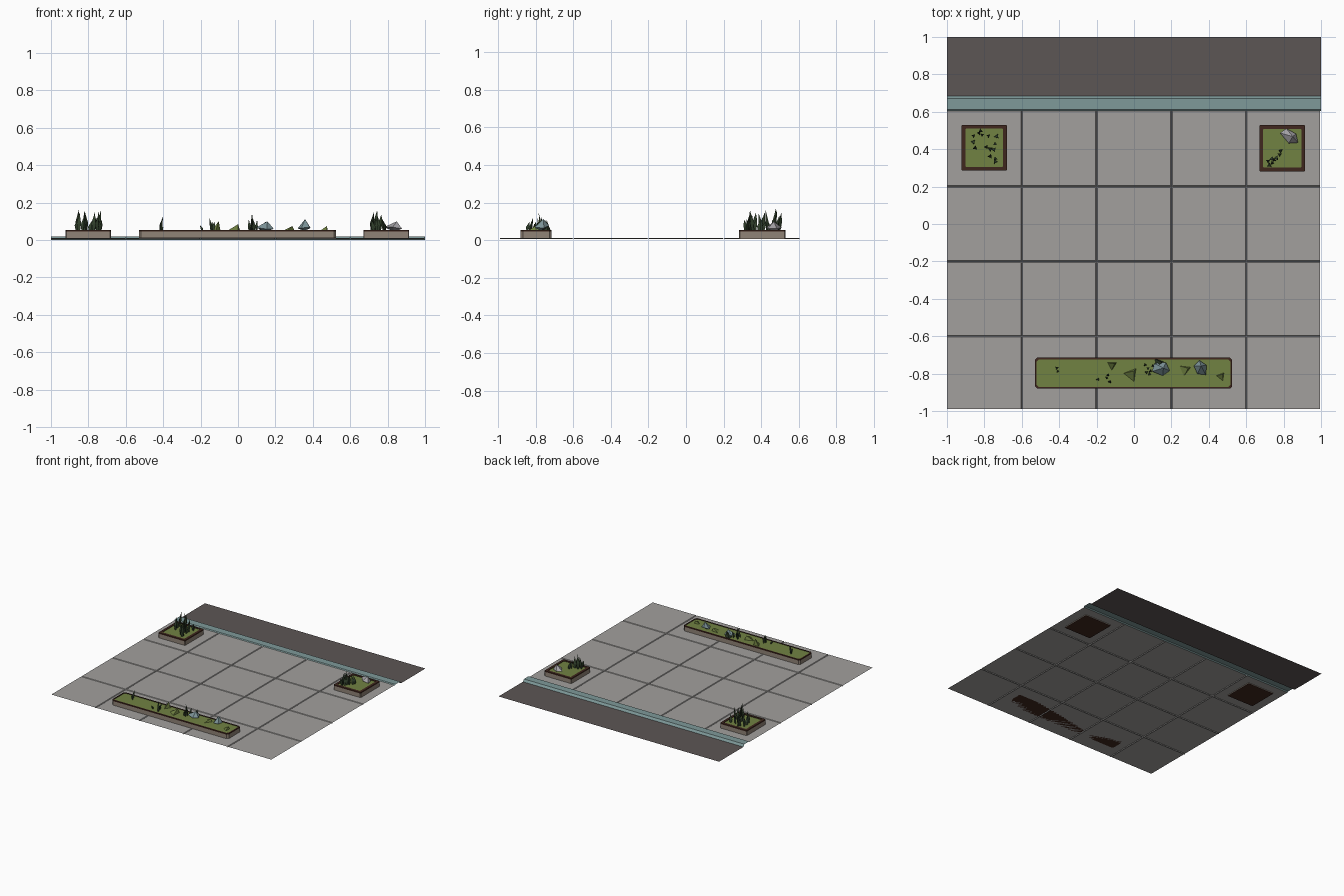
import bpy, bmesh, math, random
from mathutils import Vector, Matrix

if "Cube" in bpy.data.objects:
    bpy.data.objects.remove(bpy.data.objects["Cube"])

random.seed(4)

def mat(name, rgb):
    m = bpy.data.materials.new(name)
    m.diffuse_color = (*rgb, 1)
    m.use_nodes = True
    m.node_tree.nodes["Principled BSDF"].inputs["Base Color"].default_value = m.diffuse_color
    return m

PAVE = mat("paving_grey", (0.36, 0.35, 0.34))
KERB = mat("kerb_teal", (0.21, 0.32, 0.32))
ROAD = mat("asphalt", (0.108, 0.092, 0.09))
MOSS = mat("moss_green", (0.165, 0.225, 0.055))
RIM = mat("rim_brown", (0.05, 0.02, 0.013))
WALL = mat("planter_taupe", (0.28, 0.23, 0.185))
GRASS = mat("grass_dark", (0.03, 0.05, 0.024))
STONE = mat("stone_grey", (0.36, 0.35, 0.37))
SLATE = mat("slate_blue", (0.2, 0.29, 0.31))

def finish(name, bm, *mats, normals=True):
    if normals:
        bmesh.ops.recalc_face_normals(bm, faces=bm.faces)
    me = bpy.data.meshes.new(name)
    bm.to_mesh(me)
    bm.free()
    for m in mats:
        me.materials.append(m)
    ob = bpy.data.objects.new(name, me)
    bpy.context.collection.objects.link(ob)
    return ob

# Paving: one sheet with V grooves between the slabs
def cuts(lo, hi, joints, w=0.005):
    out = [(lo, 0)]
    for j in joints:
        out += [(j - w, 0), (j, 1), (j + w, 0)]
    return out + [(hi, 0)]

TOP, DEEP = 0.012, 0.006
xs = cuts(-1, 0.995, (-0.6, -0.2, 0.2, 0.6))
ys = cuts(-0.99, 0.605, (-0.6, -0.2, 0.2))
bm = bmesh.new()
grid = [[bm.verts.new((x, y, DEEP if gx or gy else TOP)) for x, gx in xs] for y, gy in ys]
for a, b in zip(grid, grid[1:]):
    for i in range(len(xs) - 1):
        bm.faces.new((a[i], a[i + 1], b[i + 1], b[i]))
finish("paving_slabs", bm, PAVE, normals=False)

# Kerb and road: strips swept along x
def strip(name, profile, m, x0=-1, x1=1):
    bm = bmesh.new()
    rows = [(bm.verts.new((x0, y, z)), bm.verts.new((x1, y, z))) for y, z in profile]
    for (a, b), (c, d) in zip(rows, rows[1:]):
        bm.faces.new((a, b, d, c))
    finish(name, bm, m, normals=False)

strip("kerb", [(0.604, 0.011), (0.612, 0.018), (0.672, 0.018), (0.685, 0.0)], KERB)
strip("road", [(0.685, 0.0), (1.0, 0.0)], ROAD)

# Planter: chamfered outline, taupe walls, brown rim, sunken moss bed
def planter(name, x0, x1, y0, y1, rim, cham, base):
    def ring(bm, d, z):
        c = cham
        a, b, e, f = x0 + d, x1 - d, y0 + d, y1 - d
        pts = [(a + c, e), (b - c, e), (b, e + c), (b, f - c),
               (b - c, f), (a + c, f), (a, f - c), (a, e + c)]
        return [bm.verts.new((x, y, z)) for x, y in pts]
    bm = bmesh.new()
    rings = [ring(bm, 0, base), ring(bm, 0, 0.045), ring(bm, 0, 0.054),
             ring(bm, rim, 0.055), ring(bm, rim, 0.051)]
    for lv, (r, s) in enumerate(zip(rings, rings[1:])):
        for i in range(8):
            j = (i + 1) % 8
            bm.faces.new((r[i], r[j], s[j], s[i])).material_index = 0 if lv == 0 else 1
    bm.faces.new(rings[-1]).material_index = 2
    bm.faces.new(rings[0][::-1]).material_index = 1
    finish(name, bm, WALL, RIM, MOSS)

planter("left_planter", -0.922, -0.68, 0.285, 0.53, 0.02, 0.004, 0.0055)
planter("right_planter", 0.67, 0.915, 0.282, 0.528, 0.02, 0.004, 0.0055)
planter("front_planter", -0.53, 0.525, -0.88, -0.715, 0.009, 0.012, 0.012)

# Grass: three-sided leaf blades, widest a third of the way up
def blade(bm, x, y, tip, w, lean, ang):
    d = Vector((math.cos(ang), math.sin(ang), 0))
    h = tip - 0.05
    def ring(t, r):
        c = Vector((x, y, 0.05 + h * t)) + d * lean * t * t
        return [bm.verts.new(c + Vector((math.cos(ang + k * 2.094) * r,
                                         math.sin(ang + k * 2.094) * r, 0))) for k in range(3)]
    a, b = ring(0, w * 0.55), ring(0.4, w)
    top = bm.verts.new(Vector((x, y, tip)) + d * lean)
    bm.faces.new(a[::-1])
    for k in range(3):
        n = (k + 1) % 3
        bm.faces.new((a[k], a[n], b[n], b[k]))
        bm.faces.new((b[k], b[n], top))

def grass(name, spots, w=0.011, lean=0.014):
    bm = bmesh.new()
    for x, y, tip in spots:
        blade(bm, x, y, tip, w * random.uniform(0.8, 1.15), lean, random.uniform(0, 6.28))
    finish(name, bm, GRASS)

grass("left_grass", [
    (-0.86, 0.47, 0.17), (-0.83, 0.485, 0.13), (-0.81, 0.475, 0.16), (-0.86, 0.44, 0.12),
    (-0.85, 0.405, 0.15), (-0.82, 0.495, 0.15), (-0.78, 0.47, 0.13), (-0.745, 0.43, 0.16),
    (-0.75, 0.40, 0.14), (-0.77, 0.36, 0.15), (-0.74, 0.35, 0.16), (-0.735, 0.47, 0.11),
    (-0.77, 0.40, 0.12), (-0.74, 0.335, 0.11), (-0.79, 0.41, 0.10)], 0.013)
grass("right_grass", [
    (0.715, 0.335, 0.15), (0.735, 0.35, 0.16), (0.75, 0.34, 0.13), (0.725, 0.315, 0.11),
    (0.76, 0.355, 0.14), (0.78, 0.37, 0.12), (0.785, 0.39, 0.11), (0.74, 0.325, 0.12)], 0.013)
grass("front_grass", [
    (-0.415, -0.77, 0.125), (-0.405, -0.785, 0.09), (-0.19, -0.83, 0.08),
    (-0.145, -0.825, 0.12), (-0.13, -0.845, 0.10), (-0.14, -0.81, 0.10),
    (0.06, -0.755, 0.11), (0.075, -0.77, 0.145), (0.09, -0.785, 0.12),
    (0.065, -0.795, 0.10), (0.10, -0.76, 0.11), (0.085, -0.80, 0.09)], 0.009)

# Stones: irregular five-sided faceted lumps
def stone(name, x, y, z0, z1, rx, ry, turn, m, skew=0.2):
    bm = bmesh.new()
    n = 5
    base = []
    for k in range(n):
        a = 2 * math.pi * k / n
        r = random.uniform(0.85, 1.1)
        p = Matrix.Rotation(turn, 3, 'Z') @ Vector((rx * r * math.cos(a), ry * r * math.sin(a), 0))
        base.append(bm.verts.new((x + p.x, y + p.y, z0 + (z1 - z0) * random.uniform(0.2, 0.45))))
    off = Matrix.Rotation(turn, 3, 'Z') @ Vector((rx * skew, ry * skew, 0))
    top = bm.verts.new((x + off.x, y + off.y, z1))
    low = bm.verts.new((x, y, z0))
    for k in range(n):
        j = (k + 1) % n
        bm.faces.new((base[k], base[j], top))
        bm.faces.new((base[j], base[k], low))
    finish(name, bm, m)

stone("right_stone", 0.835, 0.47, 0.045, 0.10, 0.06, 0.035, -0.7, STONE)
stone("front_stone_a", 0.145, -0.775, 0.045, 0.10, 0.055, 0.038, -0.2, SLATE)
stone("front_stone_b", 0.355, -0.77, 0.05, 0.112, 0.038, 0.045, 0.4, SLATE)

# Leaf wedges: three-sided moss and grass coloured shards
def shard(name, x, y, r, top, turn, m):
    bm = bmesh.new()
    base = [bm.verts.new((x + r * math.cos(turn + k * 2.094), y + r * math.sin(turn + k * 2.094),
                          0.05)) for k in range(3)]
    tip = bm.verts.new((x + 0.6 * r * math.cos(turn), y + 0.6 * r * math.sin(turn), top))
    bm.faces.new(base[::-1])
    for k in range(3):
        bm.faces.new((base[k], base[(k + 1) % 3], tip))
    finish(name, bm, m)

for i, (x, y, r, top, turn, m) in enumerate([
        (-0.118, -0.755, 0.028, 0.10, 0.5, MOSS), (-0.015, -0.805, 0.042, 0.085, 0.9, MOSS),
        (0.27, -0.78, 0.036, 0.075, 0.4, MOSS), (0.465, -0.815, 0.026, 0.075, 0.9, MOSS),
        (0.13, -0.742, 0.03, 0.10, 0.2, GRASS)]):
    shard(f"leaf_shard_{i + 1}", x, y, r, top, turn, m)
